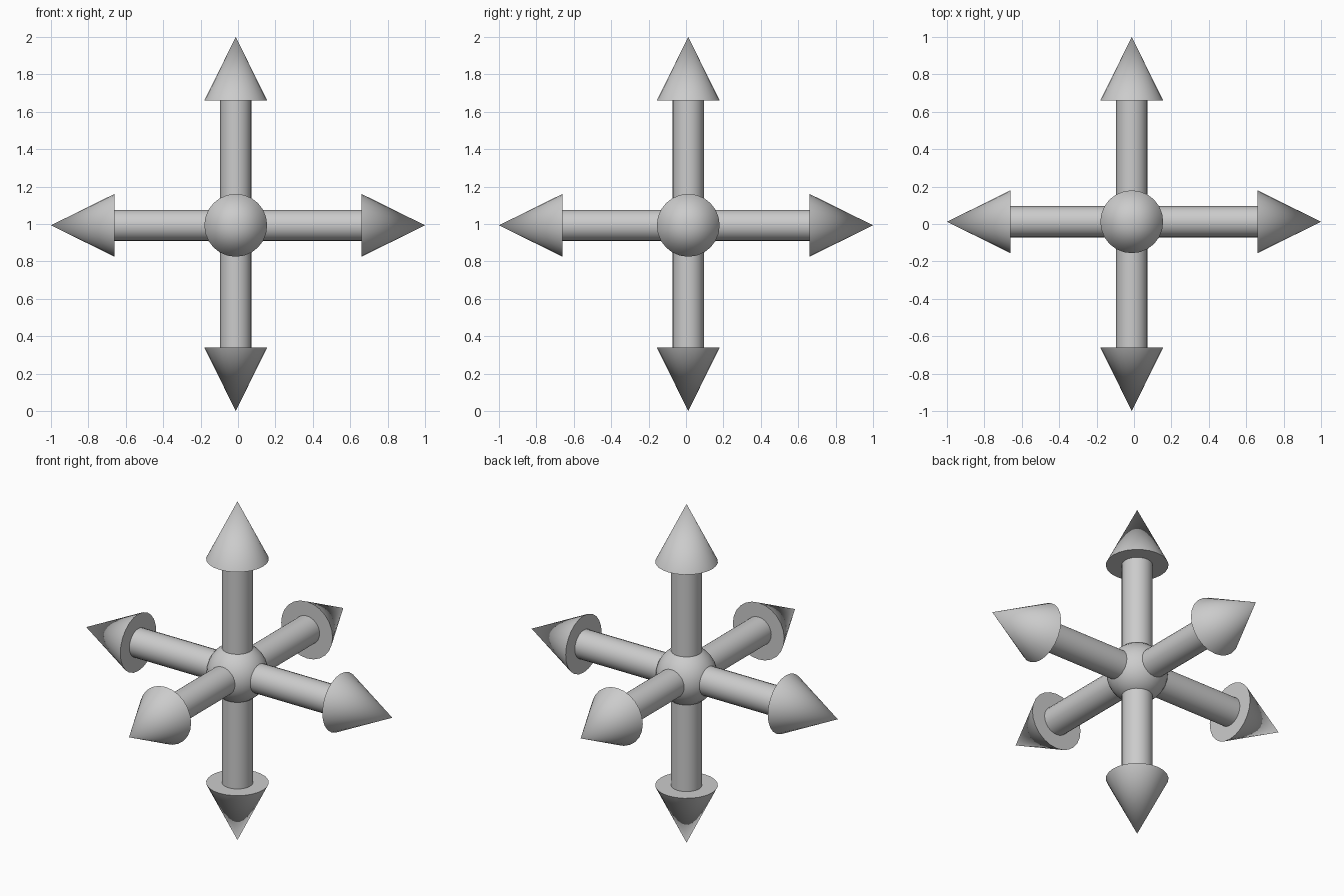
import bpy
from mathutils import Vector, Matrix

if "Cube" in bpy.data.objects:
    bpy.data.objects.remove(bpy.data.objects["Cube"])

CENTER = Vector((-0.012, 0.012, 0.993))   # hub point shared by all arrows
MIDDLE = Vector((0, 0, 1))                # middle of the bounding box
SIDES = 24


def smooth(obj):
    bpy.ops.object.select_all(action='DESELECT')
    obj.select_set(True)
    bpy.context.view_layer.objects.active = obj
    bpy.ops.object.shade_smooth_by_angle(angle=0.7)


def cone(name, start, end, r1, r2):
    """Cylinder or cone running from start to end."""
    axis = end - start
    bpy.ops.mesh.primitive_cone_add(vertices=SIDES, radius1=r1, radius2=r2, depth=axis.length)
    obj = bpy.context.object
    obj.name = name
    rot = Vector((0, 0, 1)).rotation_difference(axis.normalized()).to_matrix().to_4x4()
    obj.matrix_world = Matrix.Translation((start + end) / 2) @ rot
    smooth(obj)


def on_arrow(i, value):
    """Point on the axis i arrow at a distance from the middle."""
    p = CENTER.copy()
    p[i] = MIDDLE[i] + value
    return p


# Hub ball
bpy.ops.mesh.primitive_uv_sphere_add(segments=32, ring_count=16, radius=0.165, location=CENTER)
hub = bpy.context.object
hub.name = "hub_ball"
smooth(hub)

# Shaft and head in each of the six directions
for i, axis in enumerate("xyz"):
    for sign, side in ((1, "plus"), (-1, "minus")):
        base = on_arrow(i, sign * 0.66)
        cone(f"shaft_{axis}_{side}", CENTER, base, 0.083, 0.083)
        cone(f"arrow_head_{axis}_{side}", base, on_arrow(i, sign * 1.0), 0.168, 0)
